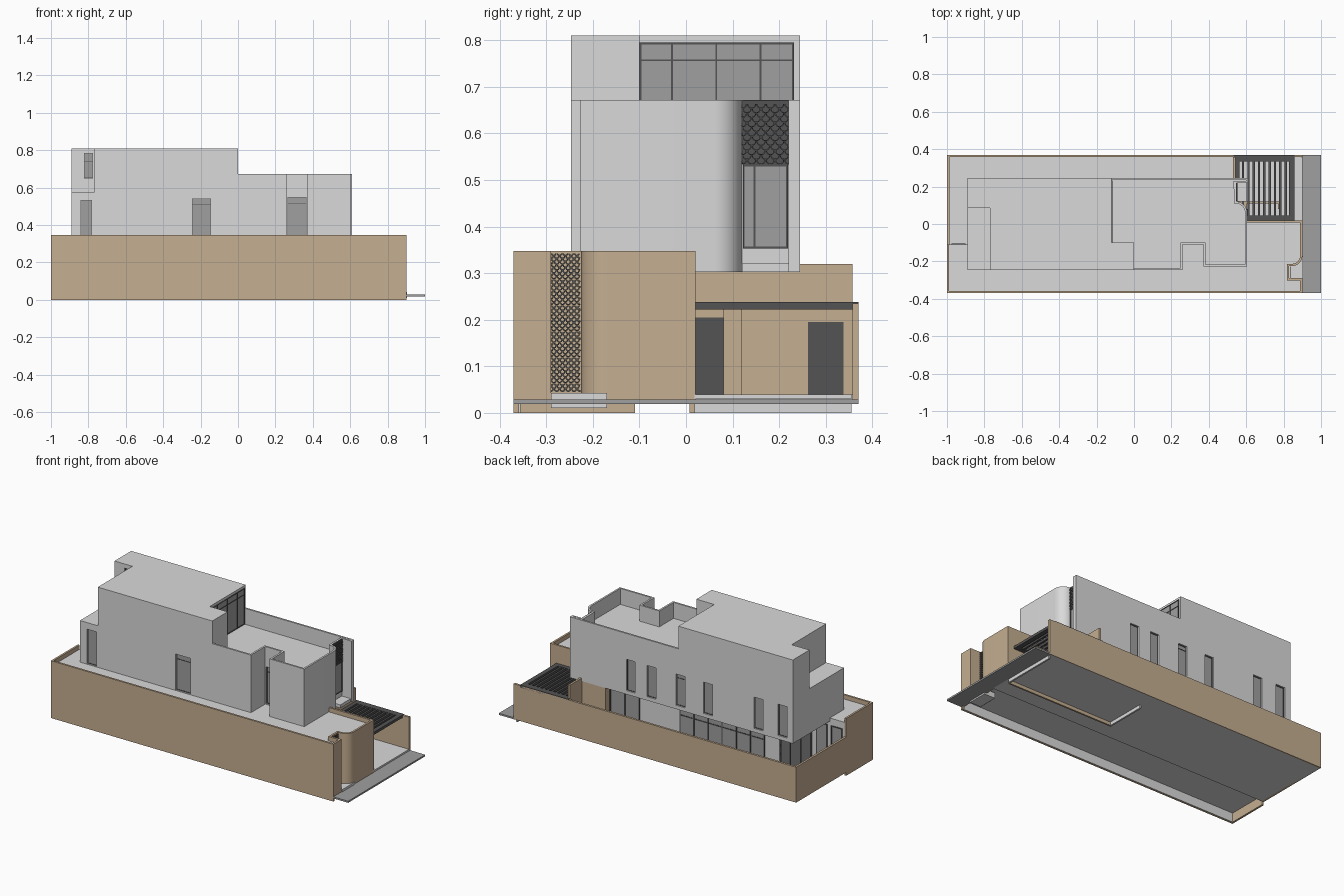
import bpy, bmesh, math
from mathutils import Vector

if "Cube" in bpy.data.objects:
    bpy.data.objects.remove(bpy.data.objects["Cube"])

def material(name, rgb):
    m = bpy.data.materials.new(name)
    m.diffuse_color = (*rgb, 1)
    m.use_nodes = True
    m.node_tree.nodes["Principled BSDF"].inputs["Base Color"].default_value = m.diffuse_color
    return m

RENDER = material("light_grey_render", (0.70, 0.70, 0.70))
BEIGE = material("beige_stone", (0.56, 0.425, 0.285))
GLASS = material("mid_grey", (0.35, 0.35, 0.35))
DARK = material("dark_metal", (0.088, 0.088, 0.088))

def finish(name, bm, mat, smooth=False):
    bmesh.ops.recalc_face_normals(bm, faces=bm.faces)
    me = bpy.data.meshes.new(name)
    bm.to_mesh(me)
    bm.free()
    me.materials.append(mat)
    ob = bpy.data.objects.new(name, me)
    bpy.context.collection.objects.link(ob)
    if smooth:
        bpy.ops.object.select_all(action='DESELECT')
        ob.select_set(True)
        bpy.context.view_layer.objects.active = ob
        bpy.ops.object.shade_smooth_by_angle(angle=math.radians(30))
    return ob

def prism(name, pts, z0, z1, mat, smooth=False):
    """Extrude a plan outline between two heights."""
    bm = bmesh.new()
    f = bm.faces.new([bm.verts.new((x, y, z0)) for x, y in pts])
    r = bmesh.ops.extrude_face_region(bm, geom=[f])
    bmesh.ops.translate(bm, vec=(0, 0, z1 - z0),
                        verts=[v for v in r['geom'] if isinstance(v, bmesh.types.BMVert)])
    return finish(name, bm, mat, smooth)

def box(name, x, y, z, mat):
    return prism(name, [(x[0], y[0]), (x[1], y[0]), (x[1], y[1]), (x[0], y[1])], z[0], z[1], mat)

def offset(pts, d):
    """Shift an open path to its left by d with mitred corners."""
    out = []
    p = [Vector(q) for q in pts]
    for i, q in enumerate(p):
        a = (q - p[i - 1]).normalized() if i > 0 else None
        b = (p[i + 1] - q).normalized() if i < len(p) - 1 else None
        a, b = a or b, b or a
        na, nb = Vector((-a.y, a.x)), Vector((-b.y, b.x))
        out.append(tuple(q + (na + nb) * (d / (1 + na.dot(nb)))))
    return out

def wall(name, pts, t, z0, z1, mat, smooth=False):
    return prism(name, list(pts) + offset(pts, t)[::-1], z0, z1, mat, smooth)

def arc(cx, cy, r, a0, a1, n=12):
    return [(cx + r * math.cos(math.radians(a0 + (a1 - a0) * i / n)),
             cy + r * math.sin(math.radians(a0 + (a1 - a0) * i / n))) for i in range(n + 1)]

def window(name, axis, c, side, a, z, uprights=(), rails=(), w=0.006, host=None, deep=0.012):
    """Pane with dark frame bars facing side; with a host the window sits in a cut recess."""
    def plate(n, a0, a1, z0, z1, near, far, m):
        d = tuple(sorted((near, far)))
        return box(n, *((d, (a0, a1)) if axis == 'x' else ((a0, a1), d)), (z0, z1), m)
    if host:
        cut = plate(name + "_cutter", *a, *z, c - side * deep, c + side * 0.02, RENDER)
        cut.hide_render = cut.hide_viewport = True
        mod = host.modifiers.new(name, 'BOOLEAN')
        mod.operation, mod.solver, mod.object = 'DIFFERENCE', 'EXACT', cut
        c -= side * deep
    plate(name + "_pane", *a, *z, c - side * 0.003, c + side * 0.002, GLASS)
    for u in (a[0] + w / 2, a[1] - w / 2, *uprights):
        plate(name + "_upright", u - w / 2, u + w / 2, *z, c - side * 0.003, c + side * 0.005, DARK)
    for h in (z[0] + w / 2, z[1] - w / 2, *rails):
        plate(name + "_rail", *a, h - w / 2, h + w / 2, c - side * 0.003, c + side * 0.0045, DARK)

def scale_screen(name, x, ys, zs, r, w):
    """Lattice of overlapping half rings in a plane facing +x."""
    bm = bmesh.new()
    row, z = 0, zs[0] + r
    while z <= zs[1]:
        y = ys[0] + (r if row % 2 else 0)
        while y <= ys[1] + 0.001:
            rings = []
            for rad in (r, r - w):
                rings.append([bm.verts.new((x, min(max(py, ys[0]), ys[1]), pz))
                              for py, pz in arc(y, z, rad, 180, 360, 8)])
            for i in range(8):
                bm.faces.new((rings[0][i], rings[0][i + 1], rings[1][i + 1], rings[1][i]))
            y += 2 * r
        z += r
        row += 1
    bmesh.ops.dissolve_degenerate(bm, dist=1e-6, edges=bm.edges)
    ob = finish(name, bm, DARK)
    mod = ob.modifiers.new("thickness", 'SOLIDIFY')
    mod.thickness = 0.003
    mod.offset = 0

# Ground, road, drive and the footing strips under the slab
box("ground_slab", (-0.996, 0.896), (-0.11, 0.366), (0.02, 0.04), RENDER)
box("road", (0.897, 1.0), (-0.37, 0.37), (0.019, 0.029), GLASS)
box("driveway", (0.56, 0.9), (0.018, 0.355), (0.03, 0.04), RENDER)
box("entrance_step", (0.83, 0.904), (-0.29, -0.17), (0.01, 0.043), RENDER)
box("drive_footing", (0.885, 0.895), (0.018, 0.355), (0.0, 0.02), RENDER)
box("garage_footing", (0.17, 0.18), (0.018, 0.26), (0.0, 0.02), RENDER)
box("garage_side_footing", (0.17, 0.885), (0.008, 0.018), (0.0, 0.02), BEIGE)

# Boundary walls, with curved entrance recess
perimeter = [(-1, -0.11), (-1, -0.37), (0.9, -0.37), (0.9, -0.29), (0.83, -0.29), (0.83, -0.225)]
perimeter += arc(0.845, -0.17, 0.055, 270, 360) + [(0.9, 0.02), (0.605, 0.02)]
wall("tall_boundary_wall", perimeter, 0.012, 0.02, 0.348, BEIGE, True)
wall("wall_footing", perimeter[:3], 0.012, 0.0, 0.02, BEIGE)
box("front_wall_lining", (-0.988, 0.888), (-0.359, -0.355), (0.0, 0.07), RENDER)
box("low_wall_back", (-1, 0.9), (0.357, 0.37), (0.02, 0.235), BEIGE)
box("low_wall_end", (-1, -0.987), (-0.11, 0.36), (0.02, 0.235), BEIGE)
prism("front_wing", offset(perimeter, 0.006) + [(0.6, -0.11)], 0.055, 0.322, RENDER)
for i in range(2):
    x = -0.975 + 0.1 * i
    window("wing_window", 'y', -0.11, 1, (x, x + 0.075), (0.05, 0.28))
scale_screen("entrance_screen", 0.835, (-0.29, -0.228), (0.045, 0.348), 0.0062, 0.003)

# Ground floor
box("ground_floor", (-0.77, 0.38), (-0.11, 0.2), (0.04, 0.302), RENDER)
window("living_glazing", 'y', 0.2, 1, (-0.67, -0.1), (0.04, 0.3),
       [-0.67 + 0.095 * i for i in range(1, 6)], (0.25,))
window("dining_glazing", 'y', 0.2, 1, (0.17, 0.37), (0.04, 0.3), (0.27,))
window("west_glazing", 'x', -0.77, -1, (-0.1, 0.195), (0.04, 0.3), (0.0, 0.1))
box("garage_block", (0.37, 0.543), (-0.1, 0.243), (0.04, 0.303), BEIGE)
box("garage_side_wall", (0.53, 0.543), (0.235, 0.357), (0.04, 0.32), BEIGE)
box("porch_block", (0.53, 0.603), (0.02, 0.12), (0.04, 0.23), BEIGE)
wall("porch_wall", [(0.6, 0.12), (0.78, 0.12), (0.78, 0.08)], -0.01, 0.038, 0.222, BEIGE)
box("porch_door", (0.6, 0.606), (0.02, 0.08), (0.04, 0.205), DARK)
box("side_door", (0.54, 0.546), (0.262, 0.338), (0.04, 0.195), DARK)

# Pergola
for n, x, y in (("left", (0.531, 0.565), (0.02, 0.37)), ("right", (0.83, 0.858), (0.02, 0.37)),
                ("front", (0.56, 0.835), (0.02, 0.045)), ("back", (0.56, 0.835), (0.333, 0.37))):
    box("pergola_" + n, x, y, (0.222, 0.238), DARK)
for i in range(9):
    x = 0.583 + 0.0285 * i
    box("pergola_slat", (x - 0.006, x + 0.006), (0.04, 0.34), (0.223, 0.237), DARK)

# First floor, terrace parapet and upper block
edge = [(0, -0.247), (0.26, -0.247), (0.26, -0.11), (0.372, -0.11), (0.372, -0.228), (0.605, -0.228)]
edge += arc(0.545, 0.06, 0.06, 0, 90) + [(0.544, 0.22), (0.61, 0.22), (0.61, 0.245), (-0.12, 0.245)]
first = prism("first_floor", [(-0.89, -0.247)] + edge + [(-0.89, 0.245)], 0.302, 0.575, RENDER, True)
wall("terrace_parapet", edge, 0.011, 0.575, 0.672, RENDER, True)
box("balcony_slab", (0.5, 0.604), (0.12, 0.222), (0.302, 0.321), RENDER)
upper = prism("upper_block", [(-0.77, -0.247), (0, -0.247), (0, -0.1), (-0.12, -0.1), (-0.12, 0.245),
                              (-0.89, 0.245), (-0.89, 0.085), (-0.77, 0.085)], 0.575, 0.81, RENDER)

# Windows
window("terrace_glazing", 'x', -0.12, 1, (-0.1, 0.232), (0.577, 0.795), (-0.03, 0.065, 0.16), (0.757,), 0.004)
window("balcony_door", 'x', 0.545, 1, (0.122, 0.219), (0.353, 0.533), (0.147,), w=0.004)
box("balcony_screen_panel", (0.54, 0.549), (0.121, 0.22), (0.533, 0.671), DARK)
scale_screen("balcony_screen_scales", 0.551, (0.121, 0.22), (0.533, 0.671), 0.01, 0.0025)
window("front_window_left", 'y', -0.247, -1, (-0.842, -0.78), (0.325, 0.535), w=0.003, host=first)
window("front_window_middle", 'y', -0.247, -1, (-0.247, -0.145), (0.325, 0.543), (), (0.512,), 0.003, first)
window("notch_window", 'y', -0.11, -1, (0.265, 0.367), (0.325, 0.55), (), (0.517,), 0.003, first)
window("upper_side_window", 'y', 0.085, -1, (-0.823, -0.775), (0.65, 0.785), (), (0.74,), 0.003, upper)
for x in (0.20, 0.06, -0.135, -0.32, -0.66, -0.82):
    window("back_window", 'y', 0.245, 1, (x - 0.03, x + 0.03), (0.325, 0.515),
           (), (0.49,) if x == -0.135 else (), 0.003, first)
